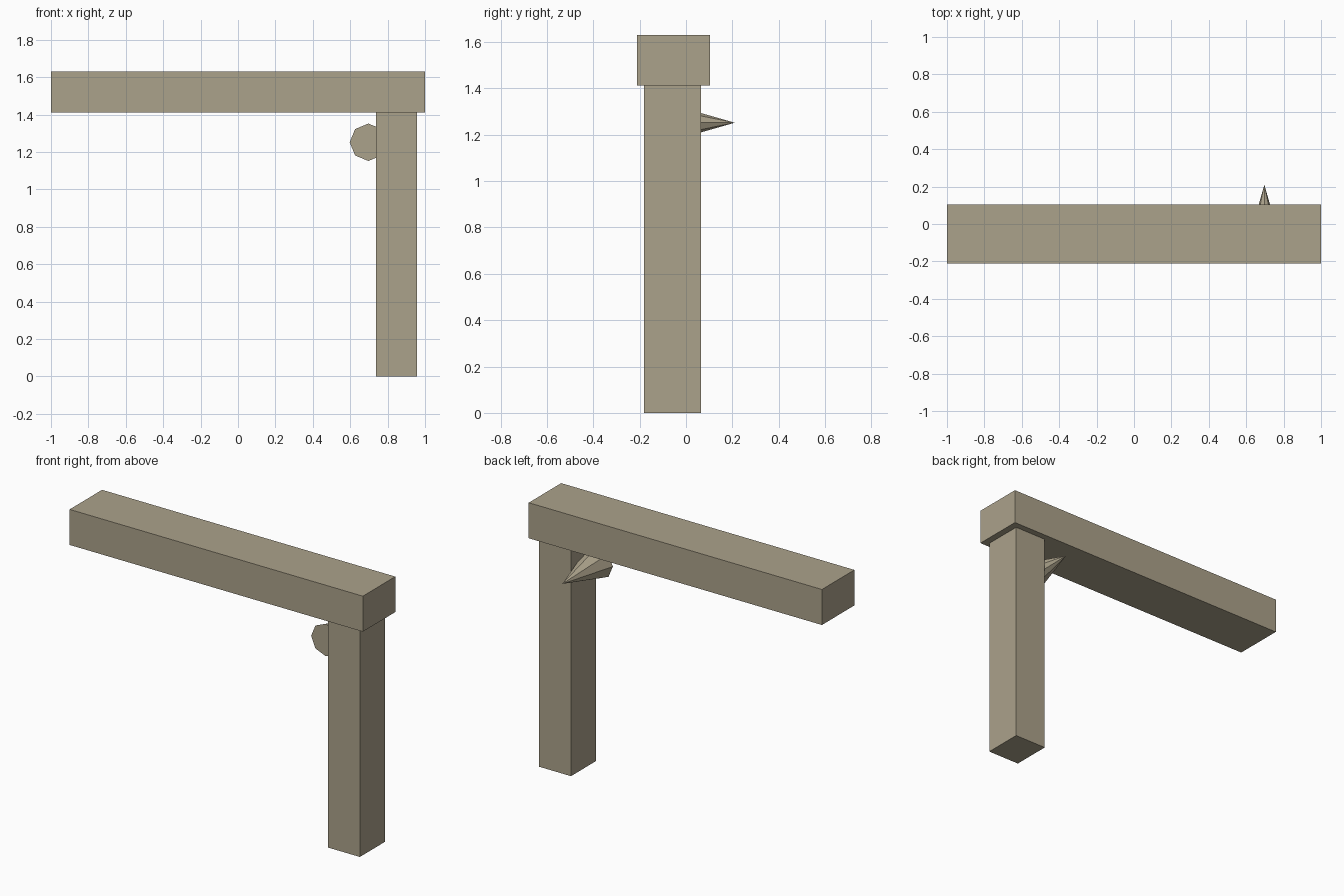
import bpy
import math

if "Cube" in bpy.data.objects:
    bpy.data.objects.remove(bpy.data.objects["Cube"])

# One weathered-wood colour for everything
wood = bpy.data.materials.new("weathered wood")
wood.diffuse_color = (0.41, 0.36, 0.257, 1.0)
wood.use_nodes = True
wood.node_tree.nodes["Principled BSDF"].inputs["Base Color"].default_value = wood.diffuse_color


def box(name, lo, hi):
    """Axis-aligned timber between two corners."""
    bpy.ops.mesh.primitive_cube_add(size=1, location=[(a + b) / 2 for a, b in zip(lo, hi)])
    ob = bpy.context.object
    ob.name = name
    ob.scale = [b - a for a, b in zip(lo, hi)]
    bpy.ops.object.transform_apply(location=False, rotation=False, scale=True)
    ob.data.materials.append(wood)
    return ob


# Upright post and the beam resting on it
box("post", (0.739, -0.181, 0.0), (0.958, 0.065, 1.412))
box("beam", (-1.0, -0.212, 1.412), (1.0, 0.104, 1.631))

# Eight-sided spike driven through the post, pointing to the back
base_y, tip_y = -0.14, 0.21
bpy.ops.mesh.primitive_cone_add(
    vertices=8, radius1=0.1, radius2=0, depth=tip_y - base_y,
    location=(0.697, (base_y + tip_y) / 2, 1.252),
    rotation=(-math.pi / 2, 0, 0))
spike = bpy.context.object
spike.name = "spike"
spike.data.materials.append(wood)
